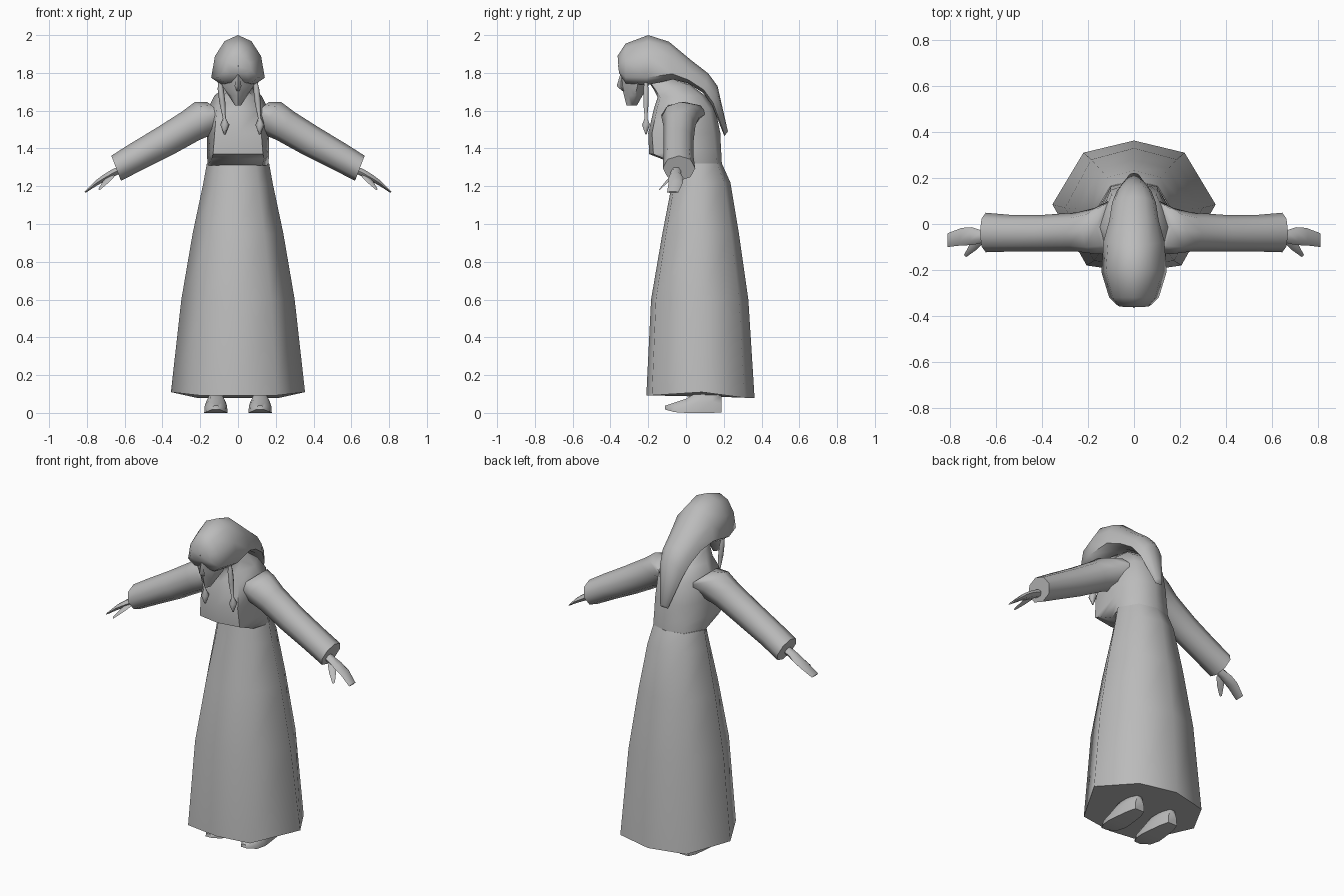
import bpy, bmesh, math
from mathutils import Vector

grey = bpy.data.materials.new("stone_grey")
grey.diffuse_color = (0.5, 0.5, 0.5, 1)


def loft(name, rings, angle=65):
    """Skin a list of equal-length point rings and cap both ends."""
    bm = bmesh.new()
    rows = [[bm.verts.new(p) for p in r] for r in rings]
    n = len(rows[0])
    for a, b in zip(rows, rows[1:]):
        for i in range(n):
            j = (i + 1) % n
            bm.faces.new((a[i], a[j], b[j], b[i]))
    bm.faces.new(rows[0][::-1])
    bm.faces.new(rows[-1])
    bmesh.ops.recalc_face_normals(bm, faces=bm.faces)
    me = bpy.data.meshes.new(name)
    bm.to_mesh(me)
    bm.free()
    me.materials.append(grey)
    ob = bpy.data.objects.new(name, me)
    bpy.context.collection.objects.link(ob)
    bpy.ops.object.select_all(action='DESELECT')
    ob.select_set(True)
    bpy.context.view_layer.objects.active = ob
    bpy.ops.object.shade_smooth_by_angle(angle=math.radians(angle))
    return ob


def mirrored(half):
    """Close a half ring whose first and last points lie on x = 0."""
    return half + [(-x, y, z) for x, y, z in half[-2:0:-1]]


def oval(c, u, v, n=8):
    """Ring around c spanned by the half-axes u and v."""
    c, u, v = Vector(c), Vector(u), Vector(v)
    return [c + u * math.cos(2 * math.pi * i / n) + v * math.sin(2 * math.pi * i / n)
            for i in range(n)]


def body_ring(w, front, side, back, zf, zs, zb, fx=0.58, bx=0.62):
    """Eight-sided body section: front, front corner, side, back corner, back."""
    return mirrored([(0, front, zf),
                     (fx * w, front + 0.1 * (side - front), zf),
                     (w, side, zs),
                     (bx * w, side + 0.81 * (back - side), zb),
                     (0, back, zb)])


# Long skirt, flared to an eight-sided hem
loft("skirt", [
    body_ring(0.355, -0.21, 0.085, 0.363, 0.093, 0.11, 0.08),
    body_ring(0.30, -0.185, 0.07, 0.33, 0.60, 0.60, 0.60),
    body_ring(0.24, -0.125, 0.065, 0.28, 0.95, 0.95, 0.95),
    body_ring(0.185, -0.075, 0.06, 0.235, 1.21, 1.21, 1.22),
    body_ring(0.165, -0.055, 0.06, 0.19, 1.32, 1.32, 1.32)])

# Bodice with an overhanging lower front edge
loft("bodice", [
    body_ring(0.160, -0.05, 0.06, 0.19, 1.31, 1.31, 1.31, 0.8),
    body_ring(0.164, -0.13, 0.05, 0.188, 1.345, 1.36, 1.36, 0.85),
    body_ring(0.165, -0.195, 0.03, 0.185, 1.37, 1.40, 1.40, 0.8),
    body_ring(0.165, -0.20, 0.00, 0.182, 1.48, 1.48, 1.48, 0.75),
    body_ring(0.160, -0.17, -0.01, 0.155, 1.61, 1.61, 1.61, 0.7),
    body_ring(0.125, -0.15, -0.02, 0.10, 1.67, 1.68, 1.68, 0.65),
    body_ring(0.075, -0.17, -0.08, 0.02, 1.71, 1.72, 1.74, 0.65),
    body_ring(0.055, -0.21, -0.14, -0.07, 1.77, 1.77, 1.77, 0.65)])


# Hood and trailing veil, lofted from the brow to the veil tip
def hood_ring(yt, zt, yb, zb, w):
    top, low = Vector((0, yt, zt)), Vector((0, yb, zb))
    shape = [(0, 1), (0.50, 0.88), (0.86, 0.58), (1, 0.15), (0.6, 0), (0, 0.04)]
    return mirrored([tuple(low.lerp(top, t) + Vector((x * w, 0, 0)))
                     for x, t in shape])


loft("hood", [hood_ring(*r) for r in (
    (-0.362, 1.89, -0.355, 1.80, 0.07),
    (-0.320, 1.955, -0.320, 1.745, 0.108),
    (-0.200, 2.000, -0.210, 1.735, 0.142),
    (-0.090, 1.965, -0.070, 1.765, 0.132),
    (0.030, 1.865, 0.010, 1.745, 0.108),
    (0.118, 1.797, 0.090, 1.695, 0.095),
    (0.167, 1.730, 0.140, 1.625, 0.075),
    (0.222, 1.490, 0.203, 1.465, 0.025))])


# Face tapering to a pointed chin, with a small nose
def face_ring(z, w, f, b):
    return mirrored([(0, f, z), (0.65 * w, f + 0.25 * (b - f), z),
                     (w, 0.4 * f + 0.6 * b, z), (0, b, z)])


loft("face", [face_ring(*r) for r in (
    (1.84, 0.095, -0.36, -0.19), (1.78, 0.095, -0.345, -0.19),
    (1.73, 0.082, -0.342, -0.20), (1.68, 0.05, -0.328, -0.23),
    (1.627, 0.016, -0.315, -0.26))])
loft("nose", [
    oval((0, -0.34, 1.80), (0.006, 0, 0), (0, 0.006, 0), 4),
    oval((0, -0.345, 1.73), (0.018, 0, 0), (0, 0.022, 0), 4),
    oval((0, -0.33, 1.705), (0.008, 0, 0), (0, 0.008, 0), 4)])

# Hair braids ending in a diamond tassel
for name, top_x, low_x in (("left_braid", 0.09, 0.116), ("right_braid", -0.10, -0.07)):
    rings = []
    for z, r in ((1.78, 0.007), (1.71, 0.016), (1.64, 0.016), (1.56, 0.008),
                 (1.525, 0.024), (1.475, 0.004)):
        x = top_x + (low_x - top_x) * min(1, (1.78 - z) / 0.24)
        rings.append(oval((x, -0.212, z), (r, 0, 0), (0, r, 0), 6))
    loft(name, rings)

for side, s in (("left", 1), ("right", -1)):
    # Sleeve: x, y, z, half depth, half thickness, tilt of each section
    rings = []
    for x, y, z, d, t, tilt in (
            (0.09, -0.01, 1.585, 0.120, 0.095, 50),
            (0.17, -0.03, 1.565, 0.100, 0.100, 36),
            (0.25, -0.035, 1.520, 0.085, 0.088, 31),
            (0.39, -0.04, 1.437, 0.080, 0.083, 30),
            (0.54, -0.04, 1.355, 0.080, 0.076, 27),
            (0.645, -0.037, 1.295, 0.086, 0.071, 21)):
        a = math.radians(tilt)
        rings.append(oval((s * x, y, z), (0, d, 0),
                          (s * t * math.sin(a), 0, t * math.cos(a))))
    loft(side + "_sleeve", rings)

    # Hand: wrist, palm and joined fingers
    rings = [oval((s * x, y, z), (0, d, 0), (s * t * 0.5, 0, t * 0.86), 6)
             for x, y, z, d, t in (
                 (0.62, -0.05, 1.290, 0.026, 0.022),
                 (0.665, -0.055, 1.268, 0.028, 0.022),
                 (0.705, -0.053, 1.245, 0.039, 0.020),
                 (0.75, -0.055, 1.217, 0.038, 0.015),
                 (0.81, -0.070, 1.168, 0.030, 0.005))]
    loft(side + "_hand", rings)

    # Thumb pointing forward and down
    rings = [oval((s * x, y, z), (s * r, r * 0.6, 0), (0, r * 0.6, r * 0.8), 5)
             for x, y, z, r in (
                 (0.67, -0.07, 1.255, 0.016), (0.70, -0.10, 1.225, 0.016),
                 (0.733, -0.138, 1.185, 0.006))]
    loft(side + "_thumb", rings)

    # Shoe: sections from toe to heel (y, half width, top height)
    rings = []
    for y, w, h, low in (
            (-0.112, 0.020, 0.038, 0.018), (-0.06, 0.052, 0.055, 0.004),
            (0.00, 0.062, 0.075, 0), (0.06, 0.056, 0.11, 0),
            (0.14, 0.046, 0.12, 0), (0.188, 0.030, 0.09, 0.003)):
        c = s * 0.117
        rings.append([(c - w, y, low), (c + w, y, low),
                      (c + w * 0.95, y, low + (h - low) * 0.5),
                      (c + w * 0.5, y, h), (c - w * 0.5, y, h),
                      (c - w * 0.95, y, low + (h - low) * 0.5)])
    loft(side + "_shoe", rings)
